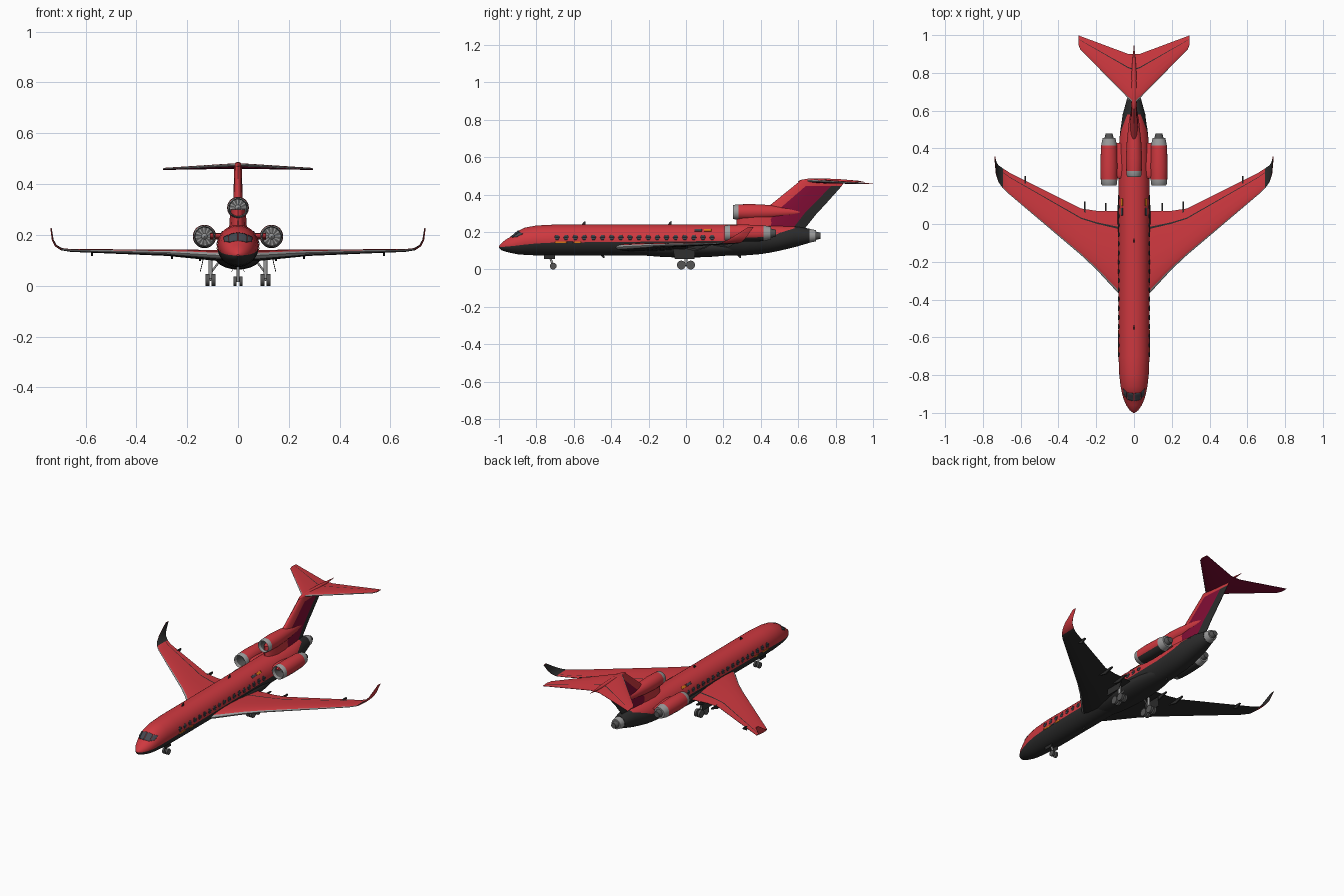
import bpy, bmesh, math
from mathutils import Vector

if "Cube" in bpy.data.objects:
    bpy.data.objects.remove(bpy.data.objects["Cube"])

# ---- colours ----
COL = {"red": (0.62, 0.04, 0.05), "crimson": (0.22, 0.004, 0.035), "charcoal": (0.025, 0.025, 0.025),
       "light_grey": (0.33, 0.33, 0.33), "glass_grey": (0.06, 0.065, 0.08), "orange": (0.75, 0.2, 0.01),
       "tyre_grey": (0.09, 0.09, 0.09)}
MATS = []
for n, c in COL.items():
    m = bpy.data.materials.new(n)
    m.diffuse_color = (*c, 1)
    m.use_nodes = True
    m.node_tree.nodes["Principled BSDF"].inputs["Base Color"].default_value = m.diffuse_color
    MATS.append(m)
RED, CRIM, DARK, GREY, GLASS, ORANGE, TYRE = range(7)


def finish(name, bm, angle=35):
    bmesh.ops.recalc_face_normals(bm, faces=bm.faces)
    me = bpy.data.meshes.new(name)
    bm.to_mesh(me)
    bm.free()
    for m in MATS:
        me.materials.append(m)
    ob = bpy.data.objects.new(name, me)
    bpy.context.collection.objects.link(ob)
    bpy.ops.object.select_all(action='DESELECT')
    ob.select_set(True)
    bpy.context.view_layer.objects.active = ob
    bpy.ops.object.shade_smooth_by_angle(angle=math.radians(angle))
    return ob


def skin(bm, rings, mat, caps=(None, None)):
    """Joins closed rings of points; mat(i, j, centre) picks the colour."""
    vs = [[bm.verts.new(p) for p in r] for r in rings]
    n = len(vs[0])
    for i in range(len(vs) - 1):
        for j in range(n):
            k = (j + 1) % n
            f = bm.faces.new((vs[i][j], vs[i][k], vs[i + 1][k], vs[i + 1][j]))
            f.material_index = mat(i, j, f.calc_center_median())
    for ring, c in zip((vs[0], vs[-1]), caps):
        if c is not None:
            bm.faces.new(ring).material_index = c


def foil(name, secs, rule, s=1, slit=0.78, slope=0, yref=0):
    """Lofts aerofoil sections (x, z, y_lead, y_trail, thickness, roll)."""
    ts = sorted({0, 0.01, 0.035, 0.1, 0.25, 0.45, slit, slit + 0.025, 1})
    loop = [(t, 1) for t in reversed(ts)] + [(t, -1) for t in ts[1:]]
    rings = []
    for x, z, a, b, th, roll in secs:
        r = math.radians(roll)
        ring = []
        for t, up in loop:
            h = 5 * th * (.2969 * t**.5 - .126 * t - .3516 * t * t + .2843 * t**3 - .1 * t**4)
            h = up * (h + 0.0006)
            y = a + (b - a) * t
            ring.append((s * (x - math.sin(r) * h), y, z + math.cos(r) * h - slope * (y - yref)))
        rings.append(ring)
    n = len(loop)
    bm = bmesh.new()
    skin(bm, rings, lambda i, j, c: rule((loop[j][0] + loop[(j + 1) % n][0]) / 2, j < len(ts) - 1, c),
         (RED, RED))
    return finish(name, bm)


def revolve(name, prof, x, z, mat, n=36):
    """Turns a (y, radius) profile about a lengthwise axis."""
    bm = bmesh.new()
    rings = [[(x + max(r, .0005) * math.cos(k * math.tau / n), y, z + max(r, .0005) * math.sin(k * math.tau / n))
              for k in range(n)] for y, r in prof]
    skin(bm, rings, mat, (mat(0, 0, Vector((x, 0, z))), mat(len(prof) - 2, 0, Vector((x, 0, z)))))
    return finish(name, bm)


def rod(name, a, b, r, mat, n=12):
    """Cylinder between two points."""
    a, b = Vector(a), Vector(b)
    q = (b - a).to_track_quat('Z', 'Y')
    bm = bmesh.new()
    skin(bm, [[p + q @ Vector((r * math.cos(k * math.tau / n), r * math.sin(k * math.tau / n), 0))
               for k in range(n)] for p in (a, b)], lambda *_: mat, (mat, mat))
    return finish(name, bm)


def blade(name, pts, half, mat, s=1):
    """Thin plate with a side outline (x, y, z), thickened in x."""
    bm = bmesh.new()
    skin(bm, [[(s * x + d, y, z) for x, y, z in pts] for d in (-half, half)], lambda *_: mat, (mat, mat))
    return finish(name, bm)


# ---- fuselage: y, centre z, half width, half height, paint line z ----
ST = [(-1, .12, .004, .004, .12), (-.987, .122, .022, .019, .12), (-.96, .128, .041, .034, .122),
      (-.93, .133, .054, .046, .125), (-.9, .143, .063, .062, .128), (-.86, .151, .071, .073, .133),
      (-.8, .155, .078, .08, .139), (-.7, .157, .082, .083, .144), (.3, .157, .082, .083, .153),
      (.4, .161, .08, .079, .163), (.45, .164, .077, .074, .172), (.5, .168, .072, .068, .195),
      (.58, .175, .06, .056, .22), (.66, .18, .038, .038, .21)]
bm = bmesh.new()
rings = []
for y, zc, rx, rz, zb in ST:
    b = math.asin(max(-.9, min(.9, (zb - zc) / rz)))
    th = [b + (math.pi - 2 * b) * k / 20 for k in range(20)]
    th += [math.pi - b + (math.pi + 2 * b) * k / 20 for k in range(20)]
    rings.append([(rx * math.cos(t), y, zc + rz * math.sin(t)) for t in th])
skin(bm, rings, lambda i, j, c: RED if j < 20 and c.y < .58 else DARK, (RED, DARK))
finish("fuselage", bm)


def surf(y, t, off=.0015):
    for a, b in zip(ST, ST[1:]):
        if y <= b[0]:
            f = (y - a[0]) / (b[0] - a[0])
            zc, rx, rz = (a[k] + f * (b[k] - a[k]) for k in (1, 2, 3))
            return ((rx + off) * math.cos(t), y, zc + (rz + off) * math.sin(t))


def patches(name, quads, mat):
    """Plates hugging the fuselage; each quad has four (y, degrees) corners."""
    bm = bmesh.new()
    for q in quads:
        for s in (1, -1):
            g = []
            for i in range(7):
                for j in range(7):
                    u, v = i / 6, j / 6
                    y, t = ((q[0][k] * (1 - u) + q[1][k] * u) * (1 - v) + (q[3][k] * (1 - u) + q[2][k] * u) * v
                            for k in (0, 1))
                    p = surf(y, math.radians(t))
                    g.append(bm.verts.new((s * p[0], p[1], p[2])))
            for i in range(6):
                for j in range(6):
                    k = i * 7 + j
                    vs = (g[k], g[k + 7], g[k + 8], g[k + 1])
                    f = bm.faces.new(vs if s < 0 else vs[::-1])
                    f.material_index = mat
    ob = finish(name, bm)
    sol = ob.modifiers.new("thickness", 'SOLIDIFY')
    sol.thickness, sol.offset = .002, 0


box = lambda y, t, dy, dt: [(y - dy, t - dt), (y + dy, t - dt), (y + dy, t + dt), (y - dy, t + dt)]
patches("cockpit_windows", [[(-.938, 88), (-.897, 88), (-.893, 58), (-.93, 52)],
                            [(-.927, 50), (-.89, 55), (-.872, 36), (-.905, 32)]], GLASS)
patches("cabin_windows", [[(y - .014, 10), (y - .007, 1), (y + .007, 1), (y + .014, 10)] for y in
                          [-.69 + .0488 * k for k in range(18)]]
        + [[(y - .014, 10), (y - .007, 19), (y + .007, 19), (y + .014, 10)] for y in
           [-.69 + .0488 * k for k in range(18)]], GLASS)
patches("orange_markings", [box(-.67, -8, .03, 3), box(-.58, -8, .018, 3), box(.115, 39, .02, 5)], ORANGE)
patches("grey_markings", [box(-.62, -8, .015, 2), box(.065, 39, .02, 5)], GLASS)
# belly fairing and tail exhaust
revolve("belly_fairing", [(-.05 - .36 * math.cos(k * math.pi / 16) + .05, .05 * math.sin(k * math.pi / 16))
                          for k in range(17)], 0, 0, lambda *_: DARK)
bpy.context.object.scale = (1.8, 1, 1)
bpy.context.object.location.z = .114
revolve("tail_exhaust", [(.64, .036), (.665, .036), (.695, .03), (.695, .022), (.72, .016), (.72, 0)], 0, .18,
        lambda i, j, c: GREY if i < 3 else TYRE)

# ---- wings, tailplanes and side engines, mirrored ----
WING = [(.0, .117, -.42, .07, .04, 0), (.08, .119, -.37, .07, .042, 0), (.2, .126, -.24, .07, .032, 0),
        (.28, .130, -.165, .082, .024, 0), (.66, .139, .157, .272, .01, 0), (.695, .144, .19, .295, .008, 22),
        (.717, .158, .222, .31, .007, 52), (.729, .18, .26, .328, .006, 75), (.736, .228, .335, .362, .004, 84)]


def wing_rule(t, up, c):
    if abs(c.x) > .68:
        return DARK if up else RED
    if t < .035:
        return GREY
    return DARK if not up or .78 < t < .805 else RED


def tail_rule(t, up, c):
    if t < .035:
        return GREY
    if .68 < t < .705 and up:
        return DARK
    return RED if up else CRIM


ENGINE = [(.06, 0), (.075, .012), (.076, .035), (.02, .035), (0, .038), (.004, .041), (.03, .044), (.1, .046),
          (.2, .043), (.21, .042), (.25, .034), (.25, .024), (.275, .018), (.275, 0)]


def engine_rule(i, j, c, zc=.194):
    if i == 1:
        return GREY if j % 3 == 0 else TYRE
    if i in (0, 3, 4, 5, 9, 10):
        return GREY
    if i in (2, 11, 12):
        return TYRE
    return DARK if c.z < zc - .022 else RED


for s, side in ((1, "right"), (-1, "left")):
    foil(side + "_wing", WING, wing_rule, s)
    foil(side + "_tailplane", [(0, .475, .635, .9, .02, 0), (.03, .475, .665, .9, .018, 0),
                               (.285, .475, .925, .995, .007, 0), (.295, .475, .95, 1, .004, 0)],
         tail_rule, s, .68, .05, .65)
    revolve(side + "_engine", [(y + .205, r) for y, r in ENGINE], s * .132, .194, engine_rule)
    foil(side + "_engine_pylon", [(.05, .195, .24, .43, .025, 0), (.11, .195, .24, .43, .025, 0)],
         lambda *_: RED, s)
    # flap track fairings
    for x, y, z, l in ((.15, .05, .112, .06), (.26, .06, .12, .06), (.575, .225, .131, .03)):
        blade(side + "_flap_fairing", [(x, y - l, z), (x, y, z - .014), (x, y + l, z + .004), (x, y + l, z + .01),
                                       (x, y, z + .012)], .004, DARK, s)
    # main landing gear
    rod(side + "_main_strut", (s * .108, 0, .024), (s * .108, 0, .12), .008, GREY)
    rod(side + "_bogie_beam", (s * .108, -.026, .024), (s * .108, .026, .024), .005, GREY)
    rod(side + "_side_brace", (s * .108, 0, .05), (s * .07, 0, .1), .004, GREY)
    for y in (-.025, .025):
        rod(side + "_axle", (s * .09, y, .024), (s * .127, y, .024), .004, GREY)
        for x in (.096, .12):
            rod(side + "_main_wheel", (s * x - .0075, y, .0235), (s * x + .0075, y, .0235), .0235, TYRE, 24)
    blade(side + "_gear_door", [(.136, -.07, .108), (.136, .05, .108), (.148, .04, .055), (.148, -.05, .055)][:2]
          + [(.148, .045, .057), (.148, -.06, .057)], .0015, DARK, s)
    # nose gear
    rod(side + "_nose_wheel", (s * .006, -.71, .018), (s * .018, -.71, .018), .018, TYRE, 24)
    blade(side + "_nose_gear_door", [(.02, -.76, .085), (.02, -.7, .085), (.024, -.7, .055), (.024, -.76, .055)],
          .001, DARK, s)
rod("nose_strut", (0, -.71, .018), (0, -.735, .09), .006, GREY)
rod("nose_axle", (-.015, -.71, .018), (.015, -.71, .018), .004, GREY)

# ---- tail fin, top bullet and centre engine ----
foil("tail_fin", [(0, .2, .33, .62, .06, 90), (0, .3, .40, .70, .048, 90), (0, .34, .445, .738, .036, 90),
                  (0, .445, .575, .832, .03, 90), (0, .475, .612, .85, .028, 90)],
     lambda t, up, c: RED if t < .25 or c.z > .45 else CRIM if t < .78 else DARK)
revolve("fin_bullet", [(.6, .001), (.615, .008), (.65, .014), (.72, .016), (.82, .012), (.95, .001)], 0, .471,
        lambda *_: RED)
revolve("centre_engine", [(y + .25, r * .93) for y, r in ENGINE[:8]] + [(.44, .038), (.55, .026), (.68, .002)],
        0, .307, lambda i, j, c: engine_rule(min(i, 7), j, c, 0))
foil("centre_engine_pylon", [(0, .225, .27, .6, .07, 90), (0, .3, .27, .6, .06, 90)], lambda *_: RED)

# ---- aerials ----
for y in (-.55, -.09):
    blade("roof_aerial", [(0, y - .012, .236), (0, y + .012, .236), (0, y + .014, .256), (0, y + .006, .256)],
          .002, DARK)
for y in (-.45, .28):
    blade("belly_aerial", [(0, y - .012, .08), (0, y + .012, .08), (0, y + .014, .062), (0, y + .006, .062)],
          .002, DARK)
